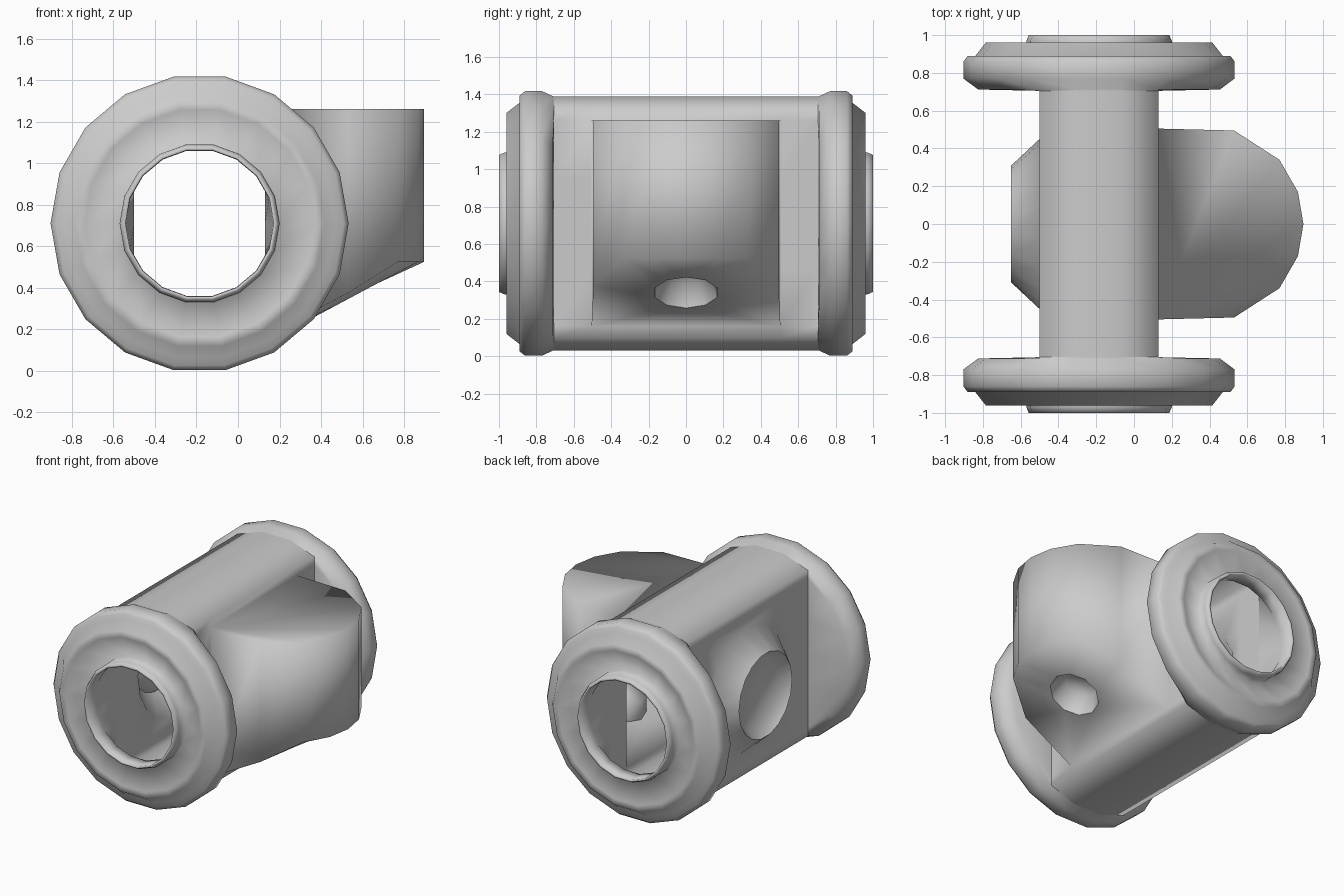
import bpy, bmesh
from math import sin, cos, pi
from mathutils import Vector

cube = bpy.data.objects.get("Cube")
if cube:
    bpy.data.objects.remove(cube)

CX, CZ = -0.185, 0.71       # pipe axis
HALF, PANEL = 0.315, 0.55   # flat side distance and outlet half height
SIDES = 18

grey = bpy.data.materials.new("cast_grey")
grey.use_nodes = True
grey.diffuse_color = (0.6, 0.6, 0.6, 1)
grey.node_tree.nodes["Principled BSDF"].inputs["Base Color"].default_value = (0.6, 0.6, 0.6, 1)

bm = bmesh.new()


def turns(n):
    return [2 * pi * i / n for i in range(n)]


def loop_of(points):
    return [bm.verts.new(p) for p in points]


def bridge(a, b):
    n = len(a)
    for i in range(n):
        bm.faces.new((a[i], a[(i + 1) % n], b[(i + 1) % n], b[i]))


def edges_of(loop):
    return [bm.edges.get((v, w)) or bm.edges.new((v, w)) for v, w in zip(loop, loop[1:] + loop[:1])]


def sharpen(loop):
    for e in edges_of(loop):
        e.smooth = False


# One quarter of the tube section: a circle cut off by a flat side
QUARTER = [(HALF, 0), (HALF, 0.24), (HALF, PANEL), (HALF, 0.612), (0.12, 0.68)]


def ring(y, r):
    """Circle of radius r, or the tube section; the flange root follows the tube above and below."""
    pts = []
    for i, a in enumerate(turns(SIDES)):
        k = min(i, SIDES - i)
        k = min(k, SIDES // 2 - k)
        if r is None or (abs(y) < 0.72 and k > 2):
            x, z = QUARTER[k]
            x *= 1 if cos(a) > 0 else -1
            z *= 1 if sin(a) > 0 else -1
        else:
            x, z = r * cos(a), r * sin(a)
        pts.append((CX + x, y, CZ + z))
    return pts


# Flattened tube with a dished flange, lip and inner funnel at each end
flange = [(0.712, 0.64), (0.77, 0.718), (0.86, 0.718), (0.89, 0.695), (0.89, 0.655),
          (0.96, 0.60), (0.96, 0.555), (0.89, 0.388), (0.97, 0.385), (1.0, 0.372),
          (1.0, 0.357), (0.89, 0.355), (0.705, None)]
rows = [(-y, r) for y, r in reversed(flange)]
rows += [(y, None) for y in (-0.705, -0.505, 0.505, 0.705)] + flange
loops = [loop_of(ring(y, r)) for y, r in rows]
for a, b in zip(loops, loops[1:]):
    bridge(a, b)

# Open both flat panels where the side outlet and port join
opened = [f for f in bm.faces if abs(f.calc_center_median().y) < 0.1
          and all(abs(abs(v.co.x - CX) - HALF) < 0.001 and abs(v.co.z - CZ) < PANEL + 0.001
                  for v in f.verts)]
bmesh.ops.delete(bm, geom=opened, context='FACES')

# Tapered round port with a dished end on the flat side
left = CX - HALF
frame = [e for e in bm.edges if e.is_boundary and abs(e.verts[0].co.y) < 0.6
         and all(v.co.x < CX for v in e.verts)]
base, end, dish = [loop_of([(x, r * cos(a), CZ + r * sin(a)) for a in turns(SIDES)])
                   for x, r in ((left, 0.45), (-0.65, 0.31), (-0.58, 0.25))]
bmesh.ops.triangle_fill(bm, use_beauty=True, edges=frame + edges_of(base), normal=(1, 0, 0))
bridge(base, end)
bridge(end, dish)
bm.faces.new(dish)
sharpen(end)

# Side outlet: D-shaped box with a sloping underside
right = CX + HALF
half_plan = [(right, 0.505, CZ - PANEL), (0.53, 0.495, 0.375), (0.77, 0.34, 0.525), (0.868, 0.17, 0.525)]
plan = half_plan + [(0.897, 0, 0.525)] + [(x, -y, z) for x, y, z in reversed(half_plan)]
top = loop_of([(x, y, CZ + PANEL) for x, y, z in plan])
low = loop_of(plan)
for i in range(len(plan) - 1):
    bm.faces.new((top[i], top[i + 1], low[i + 1], low[i]))
bm.faces.new(top)

# Drain pocket in the sloping underside
slope = Vector((0.88, 0, 0.47))
inward = Vector((-0.47, 0, 0.88))
rim, pocket = [loop_of([Vector((0.52, 0, 0.34)) + inward * depth + slope * (r * cos(a))
                        + Vector((0, r * sin(a), 0)) for a in turns(10)])
               for r, depth in ((0.175, 0), (0.12, 0.13))]
bmesh.ops.triangle_fill(bm, use_beauty=True, edges=edges_of(low) + edges_of(rim), normal=(0, 0, 1))
bridge(rim, pocket)
bm.faces.new(pocket)
sharpen(rim)

# Weld the outlet to the tube and shade the whole casting smooth
bmesh.ops.remove_doubles(bm, verts=bm.verts[:], dist=0.001)
bmesh.ops.recalc_face_normals(bm, faces=bm.faces[:])
for f in bm.faces:
    f.smooth = True
mesh = bpy.data.meshes.new("valve_body")
bm.to_mesh(mesh)
bm.free()
mesh.materials.append(grey)
bpy.context.collection.objects.link(bpy.data.objects.new("valve_body", mesh))
